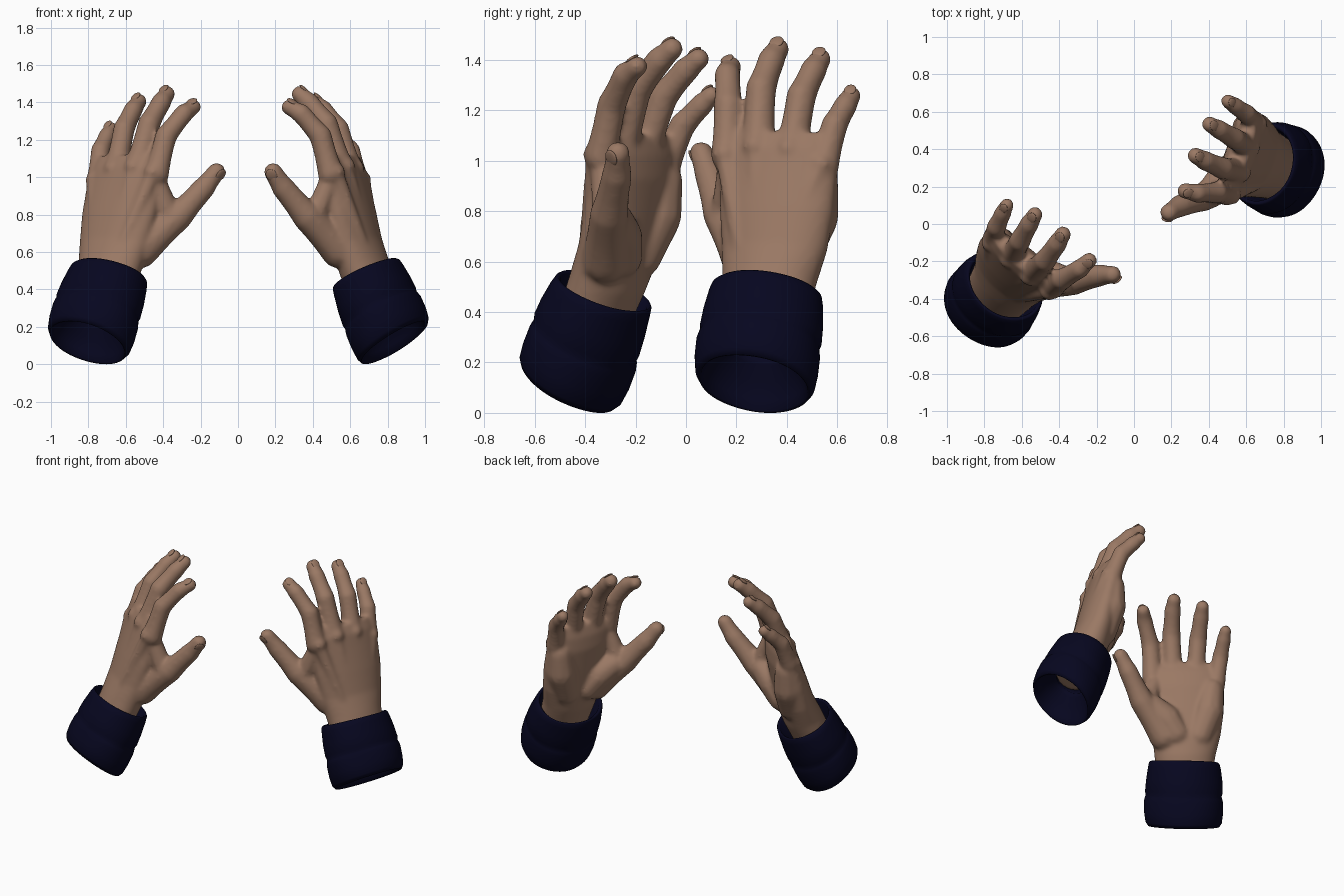
import bpy, bmesh, math
from mathutils import Vector as V, Matrix

if "Cube" in bpy.data.objects:
    bpy.data.objects.remove(bpy.data.objects["Cube"])

def material(name, col):
    m = bpy.data.materials.new(name)
    m.diffuse_color = (*col, 1)
    m.use_nodes = True
    m.node_tree.nodes["Principled BSDF"].inputs["Base Color"].default_value = m.diffuse_color
    return m

skin = material("brown skin", (0.325, 0.19, 0.128))
navy = material("navy cloth", (0.002, 0.002, 0.014))

U = V((0.78, -0.62, 0)).normalized()    # across the palm, little finger to index
PALM = V((0.62, 0.78, -0.15)).normalized()  # direction the palm faces

def make(bm, name, mat):
    me = bpy.data.meshes.new(name)
    bm.to_mesh(me)
    bm.free()
    me.materials.append(mat)
    me.polygons.foreach_set("use_smooth", [True] * len(me.polygons))
    ob = bpy.data.objects.new(name, me)
    bpy.context.collection.objects.link(ob)
    return ob

def ball(bm, c, r, basis=None, sub=2):
    mat = Matrix.Translation(c)
    if basis:
        mat = mat @ basis
    bmesh.ops.create_icosphere(bm, subdivisions=sub, radius=r, matrix=mat)

def tube(bm, pts, radii, waist=0.0, steps=9):
    """Chain of overlapping balls, fused later by the remesh."""
    for i in range(len(pts) - 1):
        for k in range(steps + 1):
            t = k / steps
            r = radii[i] + (radii[i + 1] - radii[i]) * t
            ball(bm, V(pts[i]).lerp(V(pts[i + 1]), t), r * (1 - waist * math.sin(math.pi * t)))

def loft(bm, rings, n=48, closed=False, wobble=0.0):
    """Rings are (centre, axis, half width, half depth)."""
    loops = []
    for j, (c, d, a, b) in enumerate(rings):
        d = V(d).normalized()
        u = (U - d * U.dot(d)).normalized()
        v = d.cross(u)
        loop = []
        for i in range(n):
            t = math.tau * i / n
            w = 1 + wobble * (math.sin(3 * t + j * 0.6) + 0.6 * math.sin(5 * t - j))
            loop.append(bm.verts.new(V(c) + u * a * w * math.cos(t) + v * b * w * math.sin(t)))
        loops.append(loop)
    pairs = list(zip(loops, loops[1:]))
    if closed:
        pairs.append((loops[-1], loops[0]))
    else:
        bm.faces.new(loops[0])
        bm.faces.new(loops[-1])
    for p, q in pairs:
        for i in range(n):
            k = (i + 1) % n
            bm.faces.new((p[i], p[k], q[k], q[i]))
    bmesh.ops.recalc_face_normals(bm, faces=bm.faces[:])

# joints from knuckle to fingertip
fingers = [
    [(-.435, -.335, 1.02), (-.385, -.295, 1.22), (-.29, -.24, 1.34), (-.24, -.195, 1.375)],
    [(-.54, -.255, 1.05), (-.475, -.195, 1.285), (-.41, -.105, 1.40), (-.38, -.055, 1.445)],
    [(-.65, -.165, 1.04), (-.61, -.09, 1.255), (-.56, .0, 1.36), (-.53, .05, 1.405)],
    [(-.752, -.08, .98), (-.735, -.015, 1.14), (-.70, .06, 1.22), (-.68, .10, 1.26)],
]
sizes = [1.0, 1.03, 1.0, 0.9]
thumb = [(-.52, -.32, .61), (-.325, -.305, .785), (-.185, -.275, .94), (-.115, -.27, 1.03)]

# ---- hand: palm, fingers and thumb fused into one skin
bm = bmesh.new()
arm, mid = (.28, .36, 1), (.15, .2, 1)
loft(bm, [
    ((-.745, -.39, .31), arm, .17, .12),
    ((-.685, -.31, .52), arm, .195, .125),
    ((-.66, -.265, .65), mid, .22, .115),
    ((-.635, -.235, .80), mid, .24, .105),
    ((-.608, -.205, .95), mid, .245, .093),
    ((-.597, -.195, 1.04), mid, .23, .078),
    ((-.592, -.185, 1.11), mid, .195, .05),
])
for joints, s in zip(fingers, sizes):
    tube(bm, joints, [.07 * s, .061 * s, .054 * s, .045 * s], 0.06)
    knuckle = V(joints[0]) - PALM * .028
    ball(bm, knuckle, .054 * s)
    # tendon on the back of the hand
    wrist = V((-.66, -.29, .62)) - PALM * .06 + U * (V(joints[0]) - V((-.6, -.2, 1))).dot(U) * .45
    tube(bm, [wrist, knuckle], [.035, .043], 0.0, 16)
tube(bm, thumb, [.10, .08, .063, .05], 0.05)
tube(bm, [(-.43, -.32, .95), (-.37, -.31, .80)], [.06, .065])         # web of the thumb
tube(bm, [(-.57, -.26, .62), (-.50, -.265, .70), (-.40, -.29, .77)], [.09, .095, .08])  # thumb pad
tube(bm, [(-.70, -.185, .62), (-.72, -.115, .78), (-.725, -.09, .92)], [.09, .10, .08])  # outer pad
raw = make(bm, "hand_raw", skin)
mod = raw.modifiers.new("fuse", 'REMESH')
mod.mode = 'VOXEL'
mod.voxel_size = 0.011
sm = raw.modifiers.new("soften", 'SMOOTH')
sm.factor, sm.iterations = 0.5, 14
dg = bpy.context.evaluated_depsgraph_get()
mesh = bpy.data.meshes.new_from_object(raw.evaluated_get(dg))
bpy.data.objects.remove(raw)
mesh.materials.clear()
mesh.materials.append(skin)
mesh.polygons.foreach_set("use_smooth", [True] * len(mesh.polygons))
hand = bpy.data.objects.new("left_hand", mesh)
bpy.context.collection.objects.link(hand)

# ---- fingernails
bm = bmesh.new()
for joints, s, back in [(f, s, -PALM) for f, s in zip(fingers, sizes)] + [(thumb, 1.12, V((.7, -.6, -.2)))]:
    f = (V(joints[3]) - V(joints[2])).normalized()
    back = (back - f * back.dot(f)).normalized()
    side = f.cross(back)
    basis = Matrix((side * .027 * s, f * .032 * s, back * .008)).transposed().to_4x4()
    ball(bm, V(joints[3]) + back * .036 * s - f * .002, 1, basis, 3)
nails = make(bm, "left_nails", skin)

# ---- sleeve cuff: rolled cloth, outside wall then inside wall
bottom, top = V((-.805, -.465, .115)), V((-.69, -.325, .485))
d0, d1 = V((.44, .56, 1)), V((.31, .41, 1))
profile = [(0, .95), (.06, 1.02), (.2, 1.06), (.38, 1.07), (.44, 1.05), (.47, 1.03), (.53, 1.06),
           (.7, 1.05), (.9, 1.01), (.98, .98), (1, .94), (.97, .88), (.7, .8), (.55, .70),
           (.42, .5), (.36, .55), (.25, .75), (.1, .86), (.01, .91)]
bm = bmesh.new()
loft(bm, [(bottom.lerp(top, t), d0.lerp(d1, t), (.24 - .01 * t) * k, (.21 - .02 * t) * k)
          for t, k in profile], 64, True, 0.008)
cuff = make(bm, "left_cuff", navy)

# ---- right side: mirrored, turned and leaned slightly
lean = Matrix(((1, 0, .05, -.07), (0, 1, -.035, .049), (0, 0, 1, 0), (0, 0, 0, 1)))
place = (lean @ Matrix.Translation((-.03, .225, 0)) @ Matrix.Rotation(math.radians(30), 4, 'Z')
         @ Matrix.Diagonal((-1, 1, 1, 1)))
for ob in (hand, nails, cuff):
    me = ob.data.copy()
    me.transform(place)
    me.flip_normals()
    twin = bpy.data.objects.new(ob.name.replace("left", "right"), me)
    bpy.context.collection.objects.link(twin)
